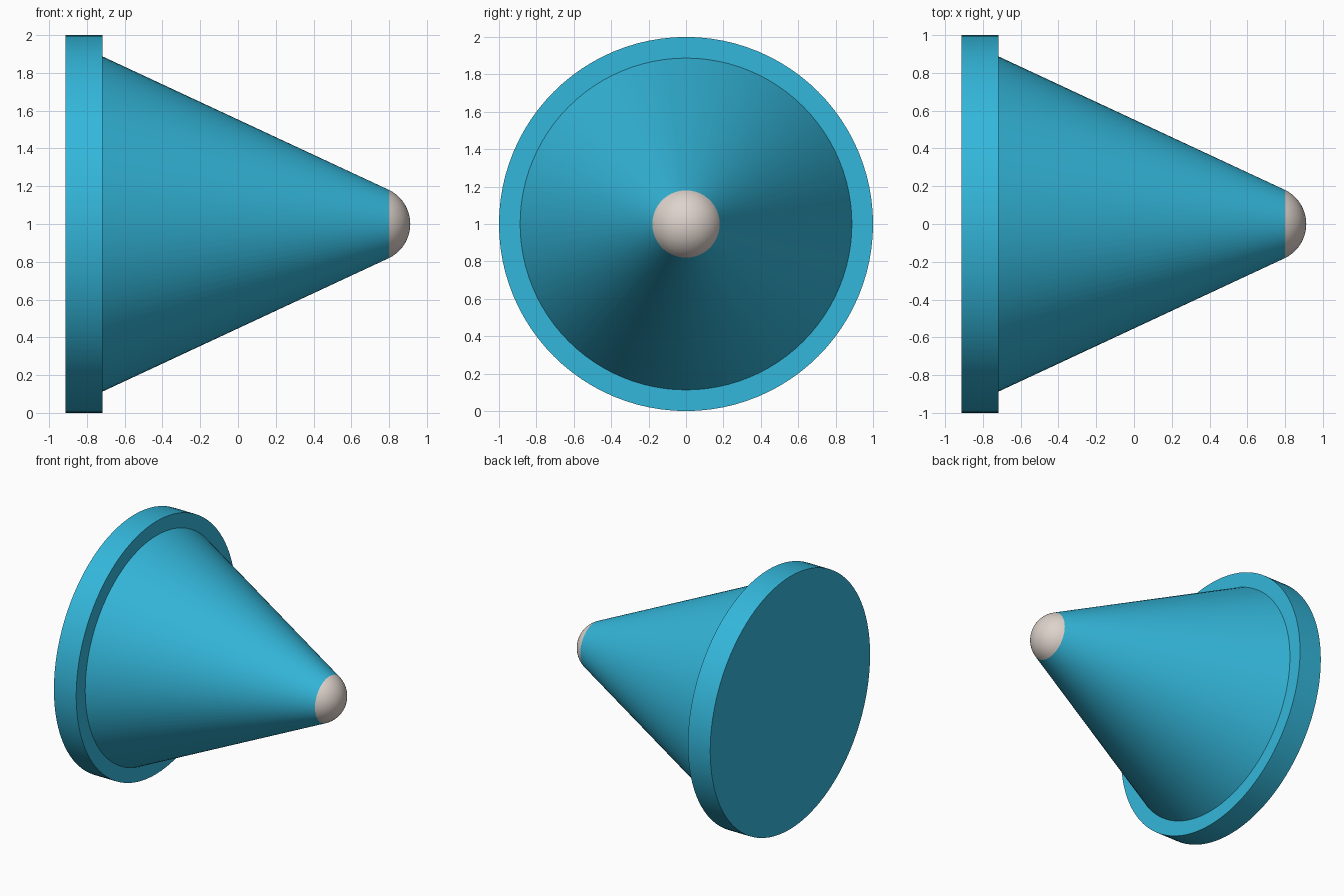
import bpy, bmesh
from math import sin, cos, pi, asin

if "Cube" in bpy.data.objects:
    bpy.data.objects.remove(bpy.data.objects["Cube"])

SEGMENTS = 96
AXIS_Z = 1.0  # the turning axis runs along x at this height


def material(name, rgb):
    mat = bpy.data.materials.new(name)
    mat.diffuse_color = (*rgb, 1.0)
    mat.use_nodes = True
    mat.node_tree.nodes["Principled BSDF"].inputs["Base Color"].default_value = mat.diffuse_color
    return mat


def lathe(name, profile, mat):
    """Turn a list of (x, radius) points around the horizontal axis."""
    bm = bmesh.new()
    rings = []
    for x, r in profile:
        if r < 1e-6:
            rings.append([bm.verts.new((x, 0, AXIS_Z))] * SEGMENTS)
        else:
            rings.append([bm.verts.new((x, r * cos(2 * pi * i / SEGMENTS),
                                        AXIS_Z + r * sin(2 * pi * i / SEGMENTS)))
                          for i in range(SEGMENTS)])
    for a, b in zip(rings, rings[1:]):
        for i in range(SEGMENTS):
            j = (i + 1) % SEGMENTS
            bm.faces.new(dict.fromkeys((a[i], a[j], b[j], b[i])))
    # close the open ends with flat discs
    for ring in (rings[0], rings[-1]):
        if ring[0] is not ring[1]:
            bm.faces.new(ring)
    bmesh.ops.recalc_face_normals(bm, faces=bm.faces)
    mesh = bpy.data.meshes.new(name)
    bm.to_mesh(mesh)
    bm.free()
    mesh.materials.append(mat)
    obj = bpy.data.objects.new(name, mesh)
    bpy.context.collection.objects.link(obj)
    bpy.ops.object.select_all(action='DESELECT')
    obj.select_set(True)
    bpy.context.view_layer.objects.active = obj
    bpy.ops.object.shade_smooth_by_angle(angle=pi / 6)
    return obj


blue = material("blue", (0.034, 0.474, 0.708))
ivory = material("ivory", (0.73, 0.65, 0.60))

# Wide flange and tapering cone, one solid turned part
lathe("flanged_cone",
      [(-0.912, 1.0), (-0.717, 1.0), (-0.717, 0.887), (0.80, 0.18)], blue)

# Rounded nose: a spherical cap running tangent to the cone
nose_r, nose_base, nose_tip = 0.18, 0.80, 0.912
height = nose_tip - nose_base
R = (nose_r ** 2 + height ** 2) / (2 * height)
spread = asin(nose_r / R)
STEPS = 12
lathe("nose_cap",
      [(nose_tip - R + R * cos(spread * (1 - k / STEPS)),
        R * sin(spread * (1 - k / STEPS))) for k in range(STEPS + 1)], ivory)
